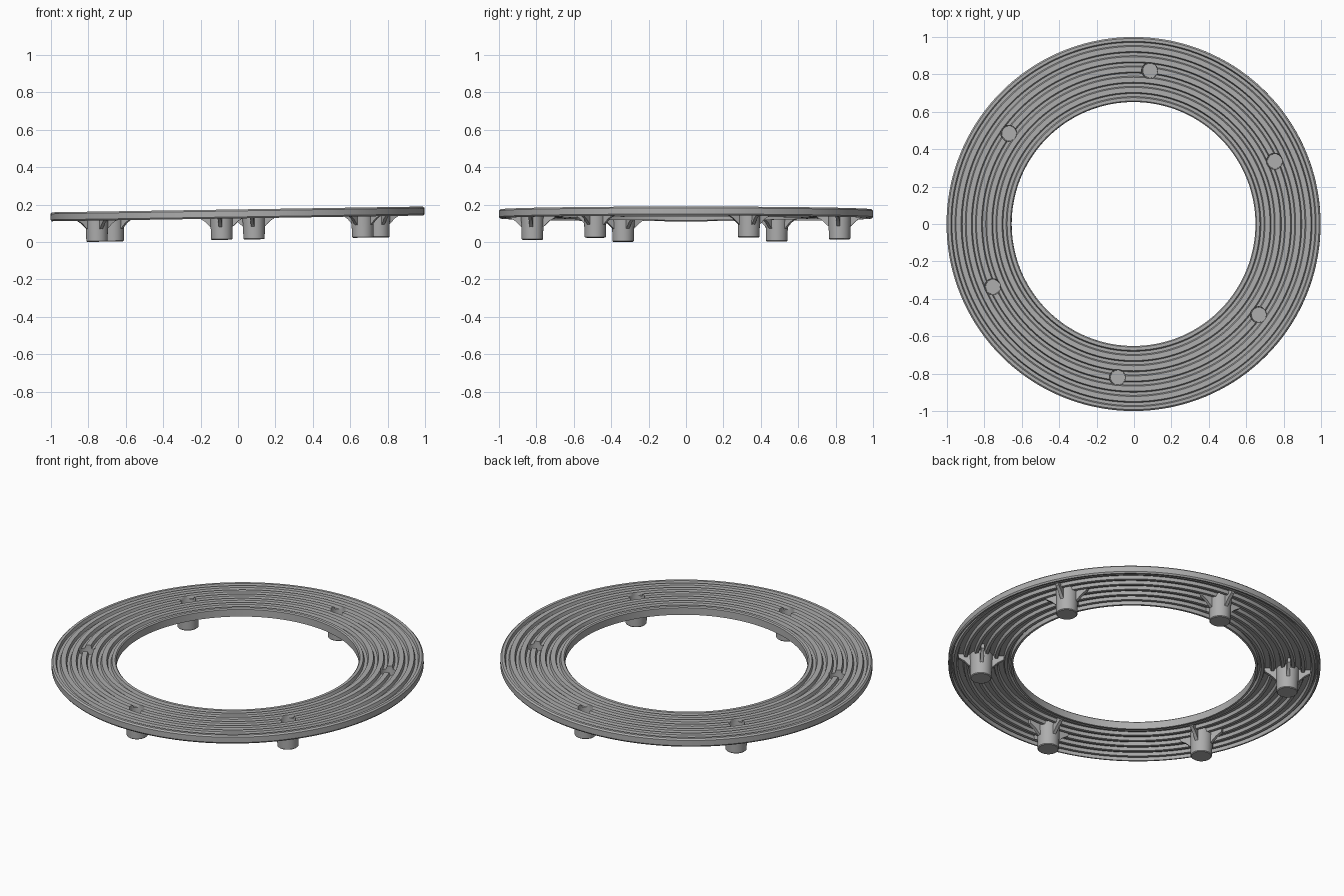
import bpy, bmesh
from math import cos, sin, pi, radians, atan
from mathutils import Matrix, Vector

cube = bpy.data.objects.get("Cube")
if cube:
    bpy.data.objects.remove(cube, do_unlink=True)

grey = bpy.data.materials.new("grey plastic")
grey.use_nodes = True
COLOUR = (0.42, 0.42, 0.42, 1)
grey.diffuse_color = COLOUR
grey.node_tree.nodes["Principled BSDF"].inputs["Base Color"].default_value = COLOUR

TILT = Matrix.Rotation(-atan(0.0155), 4, 'Y')   # the whole part leans slightly
LEG_RADIUS = 0.825
LEG_ANGLES = [radians(24 + 60 * i) for i in range(6)]
TOP, BOTTOM = 0.174, 0.126


def make_object(name, bm):
    bmesh.ops.recalc_face_normals(bm, faces=bm.faces)
    mesh = bpy.data.meshes.new(name)
    bm.to_mesh(mesh)
    bm.free()
    mesh.materials.append(grey)
    obj = bpy.data.objects.new(name, mesh)
    bpy.context.collection.objects.link(obj)
    return obj


def lathe(bm, profile, segments, closed):
    """Spin (radius, z) points around z; open profiles get end caps."""
    rings = [[bm.verts.new((r * cos(2 * pi * k / segments),
                            r * sin(2 * pi * k / segments), z))
              for k in range(segments)] for r, z in profile]
    pairs = list(zip(rings, rings[1:]))
    if closed:
        pairs.append((rings[-1], rings[0]))
    else:
        bm.faces.new(rings[0])
        bm.faces.new(rings[-1])
    for a, b in pairs:
        for k in range(segments):
            j = (k + 1) % segments
            bm.faces.new((a[k], a[j], b[j], b[k]))


def smooth(obj, angle=30):
    bpy.ops.object.select_all(action='DESELECT')
    obj.select_set(True)
    bpy.context.view_layer.objects.active = obj
    bpy.ops.object.shade_smooth_by_angle(angle=radians(angle))


# Corrugated ring: a thin sheet with six grooves and a lip at both edges
INNER, OUTER, GROOVES, DEPTH, SHEET = 0.652, 1.0, 6, 0.017, 0.02
pitch = (OUTER - INNER - 0.02) / GROOVES
upper = []
for i in range(GROOVES):
    mid = INNER + 0.01 + pitch * (i + 0.5)
    upper += [(mid - 0.014, TOP), (mid - 0.008, TOP - DEPTH),
              (mid + 0.008, TOP - DEPTH), (mid + 0.014, TOP)]
under = [(r, z - SHEET) for r, z in reversed(upper)]
profile = ([(INNER, TOP - 0.006), (INNER + 0.006, TOP)] + upper
           + [(OUTER - 0.008, TOP), (OUTER, TOP - 0.008),
              (OUTER, BOTTOM + 0.008), (OUTER - 0.006, BOTTOM),
              (OUTER - 0.014, BOTTOM), (OUTER - 0.016, TOP - SHEET)]
           + under
           + [(INNER + 0.014, TOP - SHEET), (INNER + 0.012, BOTTOM),
              (INNER, BOTTOM)])
bm = bmesh.new()
lathe(bm, profile, 144, True)
ring = make_object("grooved_ring", bm)

# Holes through the ring above each leg
bm = bmesh.new()
for a in LEG_ANGLES:
    bmesh.ops.create_cone(
        bm, cap_ends=True, segments=32, radius1=0.043, radius2=0.043, depth=0.3,
        matrix=Matrix.Translation((LEG_RADIUS * cos(a), LEG_RADIUS * sin(a), TOP)))
cutter = make_object("hole_cutter", bm)
cutter.hide_render = True
cutter.hide_viewport = True
cut = ring.modifiers.new("holes", 'BOOLEAN')
cut.object = cutter
cut.solver = 'EXACT'
bpy.context.view_layer.objects.active = ring
ring.select_set(True)
bpy.ops.object.modifier_apply(modifier=cut.name)
bpy.data.objects.remove(cutter, do_unlink=True)
ring.data.transform(TILT)
smooth(ring)


def add_fin(bm, angle):
    """Curved triangular gusset from the cup wall out to the sheet."""
    half = 0.009
    high = TOP - SHEET + 0.003
    outline = [(0.05, high), (0.125, high), (0.122, 0.132),
               (0.09, 0.112), (0.068, 0.09), (0.05, 0.075)]
    turn = Matrix.Rotation(angle, 3, 'Z')
    sides = [[bm.verts.new(turn @ Vector((x, s * half, z))) for x, z in outline]
             for s in (-1, 1)]
    bm.faces.new(sides[0])
    bm.faces.new(sides[1])
    n = len(outline)
    for i in range(n):
        j = (i + 1) % n
        bm.faces.new((sides[0][i], sides[0][j], sides[1][j], sides[1][i]))


# Six hollow cup legs, each with four fins
FOOT = 0.0126
cup = [(0.053, FOOT), (0.057, FOOT + 0.004), (0.061, TOP - DEPTH - 0.002),
       (0.043, TOP - DEPTH - 0.002), (0.039, FOOT + 0.02)]
for i, a in enumerate(LEG_ANGLES):
    bm = bmesh.new()
    lathe(bm, cup, 32, False)
    for k in range(4):
        add_fin(bm, k * pi / 2)
    leg = make_object(f"cup_leg_{i + 1}", bm)
    place = Matrix.Rotation(a, 4, 'Z') @ Matrix.Translation((LEG_RADIUS, 0, 0))
    leg.data.transform(TILT @ place)
    smooth(leg)
